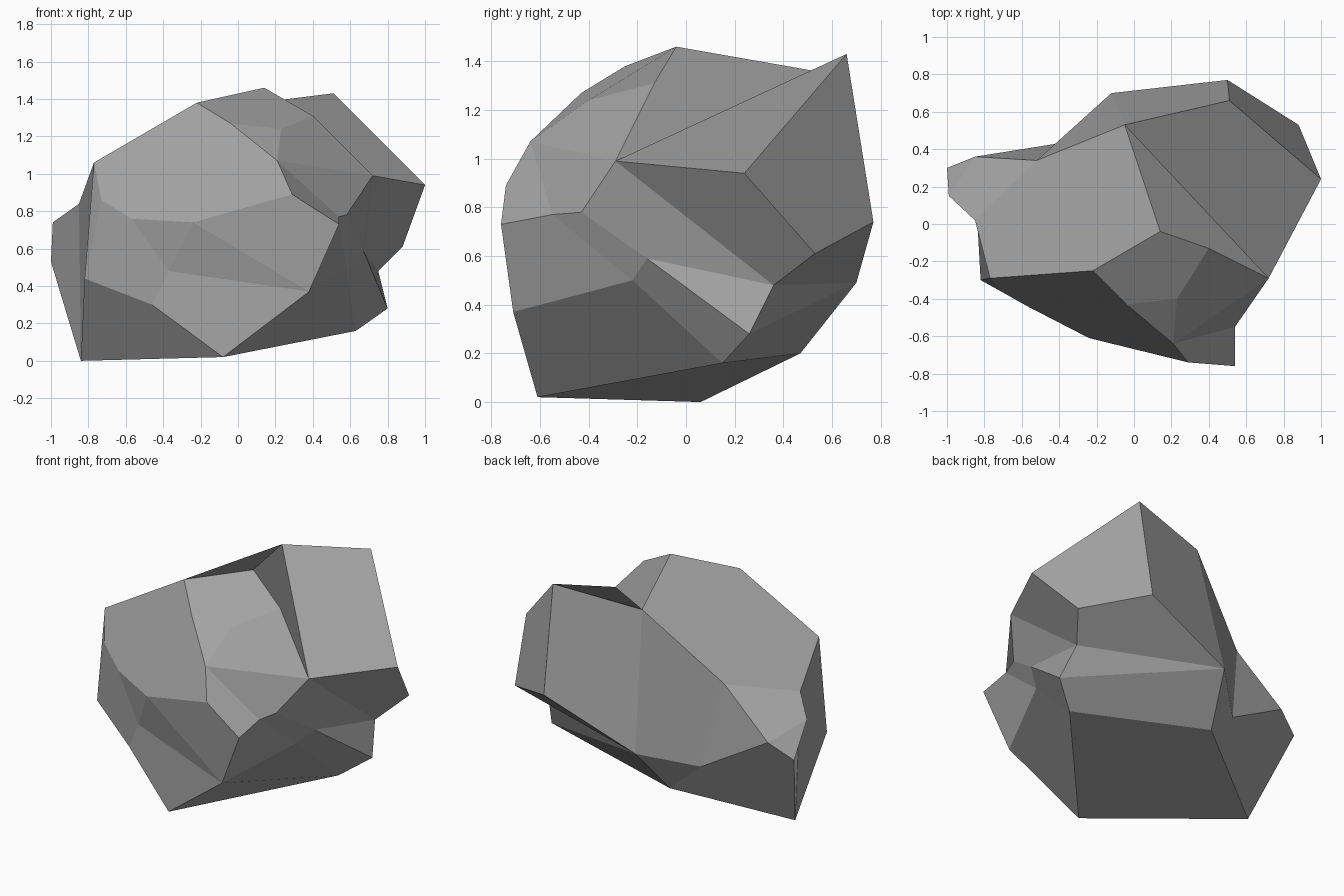
import bpy
import bmesh
import random
from mathutils import Vector

random.seed(4)

# Remove the default object
default = bpy.data.objects.get("Cube")
if default:
    bpy.data.objects.remove(default, do_unlink=True)


def make_material(name, colour):
    material = bpy.data.materials.new(name)
    material.use_nodes = True
    material.diffuse_color = colour
    shader = next(n for n in material.node_tree.nodes if n.type == "BSDF_PRINCIPLED")
    shader.inputs["Base Color"].default_value = colour
    shader.inputs["Roughness"].default_value = 0.9
    return material


# Corner points of the boulder, grouped by area
crown = dict(A=(.14, -.04, 1.46), B=(-.22, -.25, 1.38), C=(-.77, -.29, 1.06),
             F=(.4, -.13, 1.31), J=(-.05, .53, 1.36), I=(.51, .66, 1.43),
             H=(1, .24, .94), G=(.72, -.29, .99))
front_notch = dict(D=(-.04, -.43, 1.27), E=(.23, -.4, 1.24), K=(.21, -.64, 1.07),
                   L=(.29, -.74, .89), M=(.54, -.76, .73), N=(.54, -.55, .77),
                   O=(.58, -.43, .78))
front_wall = dict(S=(-.82, -.3, .44), T=(-.73, -.35, .86), U=(-.57, -.44, .76),
                  V=(-.24, -.61, .74), W=(-.37, -.51, .48), X=(-.46, -.48, .3),
                  P=(.38, -.71, .37))
side_groove = dict(h=(.67, -.16, .59), i=(.58, -.22, .5), e=(.75, .36, .48),
                   f=(.8, .26, .28), d=(.88, .53, .61))
back_wall = dict(a=(.5, .77, .74), b=(-.12, .7, .49), o=(-.41, .43, .38),
                 m=(-.52, .34, .92))
side_bulge = dict(l=(-.85, .02, .84), k=(-.99, .15, .74), j=(-1, .3, .53),
                  n=(-.85, .36, .63))
base = dict(Q=(-.08, -.61, .02), R=(-.84, .06, 0), c=(-.21, .47, .2), g=(.63, .15, .16))

areas = (crown, front_notch, front_wall, side_groove, back_wall, side_bulge, base)

# Ridges and valleys, each running from corner to corner
creases = [
    "CBAJmlC", "BDEFA", "DKE", "FGJ", "GHI",         # crown
    "CTUVLKNOG", "LMN", "KG", "CSTS", "UWX", "WVPW",  # front
    "SXQPM", "SRQgcR",                                # foot
    "PiheG", "Ohed", "Ni", "hfgi", "febf",            # groove
    "HdaIJbae"[:-1], "be", "bomn", "bco",             # back
    "lknj", "kjRl", "no",                             # bulge
]

CENTRE = Vector((0, 0, .7))


def arcs_cross(p, q, u, v):
    """True if the arcs pq and uv cross on the sphere."""
    pq, uv = p.cross(q), u.cross(v)
    return (pq.dot(u) * pq.dot(v) < 0 and uv.dot(p) * uv.dot(q) < 0
            and (p + q).dot(u + v) > 0)


def force_crease(bm, start, end):
    """Turn the edges that block a crease until the crease exists."""
    for attempt in range(60):
        if bm.edges.get((start, end)):
            return
        edges = list(bm.edges)
        random.shuffle(edges)
        for edge in edges:
            if not edge.is_valid:
                continue
            u, v = edge.verts
            if start in (u, v) or end in (u, v):
                continue
            if not arcs_cross(start.co, end.co, u.co, v.co):
                continue
            p, q = [w for f in edge.link_faces for w in f.verts if w not in (u, v)]
            if arcs_cross(p.co, q.co, u.co, v.co):
                bmesh.utils.edge_rotate(edge, True)


def build_boulder(name, corners, creases, material):
    # Wrap the corners while they lie on a sphere
    bm = bmesh.new()
    verts = {key: bm.verts.new((point - CENTRE).normalized())
             for key, point in corners.items()}
    bmesh.ops.convex_hull(bm, input=list(bm.verts), use_existing_faces=False)
    bmesh.ops.recalc_face_normals(bm, faces=list(bm.faces))

    # Lay in the creases and merge everything between them into flat facets
    pairs = [(verts[s], verts[t]) for path in creases for s, t in zip(path, path[1:])]
    for start, end in pairs:
        force_crease(bm, start, end)
    kept = {bm.edges.get(pair) for pair in pairs}
    bmesh.ops.dissolve_edges(bm, edges=[e for e in bm.edges if e not in kept],
                             use_verts=False, use_face_split=False)

    # Move the corners from the sphere to their places
    for key, vert in verts.items():
        vert.co = corners[key]
    for face in bm.faces:
        face.smooth = False
    bm.normal_update()
    mesh = bpy.data.meshes.new(name)
    bm.to_mesh(mesh)
    bm.free()
    mesh.materials.append(material)
    boulder = bpy.data.objects.new(name, mesh)
    bpy.context.scene.collection.objects.link(boulder)


corners = {key: Vector(point) for area in areas for key, point in area.items()}
stone_grey = make_material("stone_grey", (.36, .36, .36, 1))
build_boulder("boulder", corners, creases, stone_grey)
